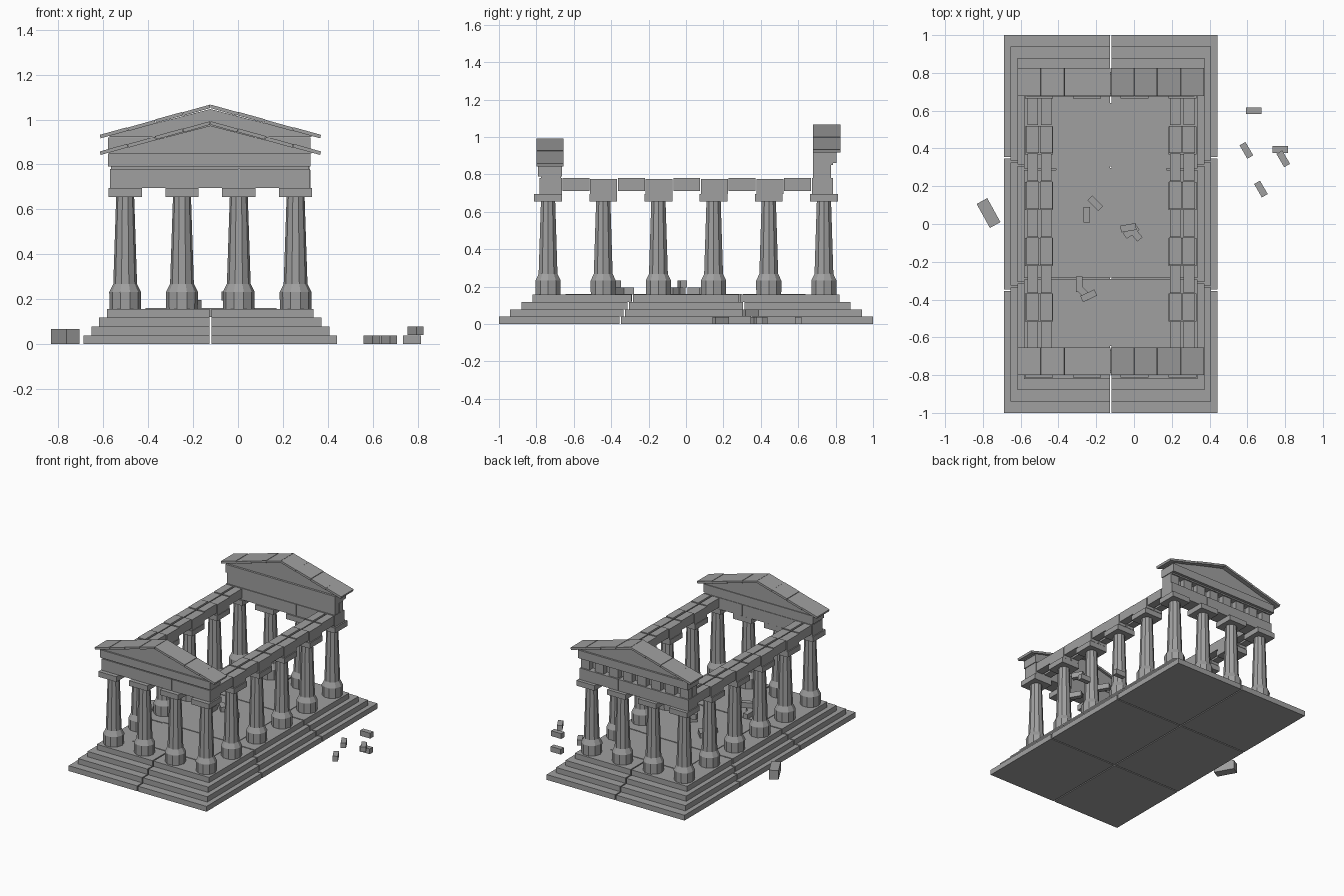
import bpy, bmesh, math
from mathutils import Matrix, Vector

cube = bpy.data.objects.get("Cube")
if cube:
    bpy.data.objects.remove(cube, do_unlink=True)

stone = bpy.data.materials.new("grey stone")
stone.use_nodes = True
colour = (0.35, 0.35, 0.35, 1)
stone.diffuse_color = colour
stone.node_tree.nodes["Principled BSDF"].inputs["Base Color"].default_value = colour

CX = -0.123      # centre line of the temple
FLOOR = 0.157    # top of the steps
GAP = 0.004      # half width of the joints between blocks


def finish(name, bm):
    bmesh.ops.recalc_face_normals(bm, faces=bm.faces)
    mesh = bpy.data.meshes.new(name)
    bm.to_mesh(mesh)
    bm.free()
    mesh.materials.append(stone)
    obj = bpy.data.objects.new(name, mesh)
    bpy.context.collection.objects.link(obj)
    return obj


def box(bm, x0, x1, y0, y1, z0, z1):
    mat = Matrix.Translation(((x0 + x1) / 2, (y0 + y1) / 2, (z0 + z1) / 2))
    mat = mat @ Matrix.Diagonal((x1 - x0, y1 - y0, z1 - z0, 1))
    bmesh.ops.create_cube(bm, size=1, matrix=mat)


def prism(bm, outline, y0, y1):
    """Extrude an (x, z) outline along y."""
    face = bm.faces.new([bm.verts.new((x, y0, z)) for x, z in outline])
    out = bmesh.ops.extrude_face_region(bm, geom=[face])
    verts = [v for v in out["geom"] if isinstance(v, bmesh.types.BMVert)]
    bmesh.ops.translate(bm, verts=verts, vec=(0, y1 - y0, 0))


# Stepped base: each step is six blocks with open joints
for i in range(4):
    half_x, half_y = 0.565 - 0.035 * i, 1 - 0.06 * i
    bm = bmesh.new()
    cuts = [-half_y, -0.352 * half_y, 0.352 * half_y, half_y]
    z0 = i * FLOOR / 4
    for y0, y1 in zip(cuts, cuts[1:]):
        a = y0 + (GAP if y0 > -half_y else 0)
        b = y1 - (GAP if y1 < half_y else 0)
        for side in (-1, 1):
            x0, x1 = sorted((CX + side * GAP, CX + side * half_x))
            box(bm, x0, x1, a, b, z0, z0 + FLOOR / 4)
    finish(f"step_{i + 1}", bm)

# Inner floor slabs
bm = bmesh.new()
for y0, y1 in ((-0.645, -0.29), (-0.282, 0.296), (0.304, 0.64)):
    box(bm, CX - 0.29, CX + 0.295, y0, y1, 0.12, FLOOR + 0.004)
finish("inner_floor", bm)


# Columns: ten-sided base, tapering shaft and square capital
def column(x, y):
    bm = bmesh.new()
    rings = ((0.07, FLOOR), (0.071, 0.232), (0.053, 0.268), (0.04, 0.66))
    loops = []
    for r, z in rings:
        loops.append([bm.verts.new((x + r * math.cos(math.tau * k / 10),
                                    y + r * math.sin(math.tau * k / 10), z))
                      for k in range(10)])
    for low, high in zip(loops, loops[1:]):
        for k in range(10):
            n = (k + 1) % 10
            bm.faces.new((low[k], low[n], high[n], high[k]))
    bm.faces.new(loops[0])
    bm.faces.new(loops[-1])
    box(bm, x - 0.074, x + 0.074, y - 0.074, y + 0.074, 0.656, 0.695)
    finish("column", bm)


col_x = [CX + 0.253 * (i - 1.5) for i in range(4)]
col_y = [0.295 * (i - 2.5) for i in range(6)]
for i, x in enumerate(col_x):
    for j, y in enumerate(col_y):
        if i in (0, 3) or j in (0, 5):
            column(x, y)

# Side beams: two rows of blocks, thicker above the columns
for side, name in ((-1, "right_beam"), (1, "left_beam")):
    bm = bmesh.new()
    for j in range(9):
        y0 = -0.662 + 0.148 * j
        over = j % 2
        inset = 0 if over else 0.004
        for near, far in ((0.309, 0.374), (0.381, 0.446)):
            x0, x1 = sorted((CX + side * (near + inset), CX + side * (far - inset)))
            box(bm, x0, x1, y0 + 0.002, y0 + 0.146,
                0.695 if over else 0.712, 0.775 if over else 0.78)
    finish(name, bm)


# Pediment: gable wall under overlapping roof slabs
def pediment(name, y0, y1, wall0, wall1, base):
    bm = bmesh.new()
    prism(bm, [(CX - 0.45, base), (CX + 0.45, base), (CX + 0.45, base + 0.008),
               (CX, base + 0.125), (CX - 0.45, base + 0.008)], wall0, wall1)
    finish(name + "_gable", bm)
    bm = bmesh.new()
    slope = 0.137 / 0.493
    eave = base + 0.008
    normal = Vector((slope, 1)).normalized() * 0.016
    for side in (-1, 1):
        for k in range(4):
            lift = 0.002 * (k % 2)
            d0, d1 = 0.001 + 0.1235 * k, 0.1235 * (k + 1) - 0.001
            pts = []
            for d, up in ((d0, 1), (d1, 1), (d1, 0), (d0, 0)):
                z = eave + slope * (0.493 - d) + lift
                drop = (1 - up) * normal
                pts.append((CX + side * max(d - drop.x, 0.001), z - drop.y))
            prism(bm, pts, y0, y1)
    finish(name + "_roof_slabs", bm)


# Front entablature
bm = bmesh.new()
for x0, x1 in ((CX - 0.447, 0.002), (0.006, CX + 0.443)):
    box(bm, x0, x1, -0.782, -0.664, 0.695, 0.78)
finish("front_beam", bm)
bm = bmesh.new()
box(bm, CX - 0.443, CX + 0.44, -0.775, -0.668, 0.78, 0.79)
box(bm, CX - 0.455, CX + 0.445, -0.79, -0.664, 0.79, 0.848)
finish("front_cornice", bm)
pediment("front", -0.8, -0.655, -0.778, -0.67, 0.848)

# Rear entablature, with a frieze of raised blocks
bm = bmesh.new()
for x0, x1 in ((CX - 0.447, 0.002), (0.006, CX + 0.443)):
    box(bm, x0, x1, 0.674, 0.787, 0.695, 0.78)
finish("rear_beam", bm)
bm = bmesh.new()
box(bm, CX - 0.443, CX + 0.44, 0.68, 0.735, 0.78, 0.85)
for k in range(8):
    x = CX + 0.116 * (k - 3.5)
    box(bm, x - 0.036, x + 0.036, 0.73, 0.776, 0.78, 0.85)
finish("rear_frieze", bm)
bm = bmesh.new()
box(bm, CX - 0.443, CX + 0.44, 0.68, 0.785, 0.85, 0.86)
box(bm, CX - 0.455, CX + 0.445, 0.678, 0.805, 0.86, 0.92)
finish("rear_cornice", bm)
pediment("rear", 0.678, 0.825, 0.69, 0.795, 0.922)

# Fallen blocks: x, y, z, turn in degrees
fallen = [(0.635, 0.60, 0, 0), (0.595, 0.39, 0, -60), (0.672, 0.185, 0, -60),
          (0.775, 0.395, 0, 0), (0.79, 0.345, 0.04, -60),
          (-0.205, 0.11, FLOOR, -45), (-0.25, 0.05, FLOOR, 90),
          (-0.015, -0.04, FLOOR, 35), (-0.03, -0.02, 0.195, 10),
          (0.005, -0.05, FLOOR, -50), (-0.29, -0.32, FLOOR, 90),
          (-0.265, -0.365, FLOOR, -45), (-0.24, -0.38, 0.195, 25)]


def fallen_block(x, y, z, turn, size):
    bm = bmesh.new()
    mat = Matrix.Translation((x, y, z + size[2] / 2))
    mat = mat @ Matrix.Rotation(math.radians(turn), 4, "Z")
    bmesh.ops.create_cube(bm, size=1, matrix=mat @ Matrix.Diagonal((*size, 1)))
    finish("fallen_block", bm)


for block in fallen:
    fallen_block(*block, (0.082, 0.036, 0.039))
fallen_block(-0.77, 0.058, 0, -61, (0.145, 0.064, 0.068))
